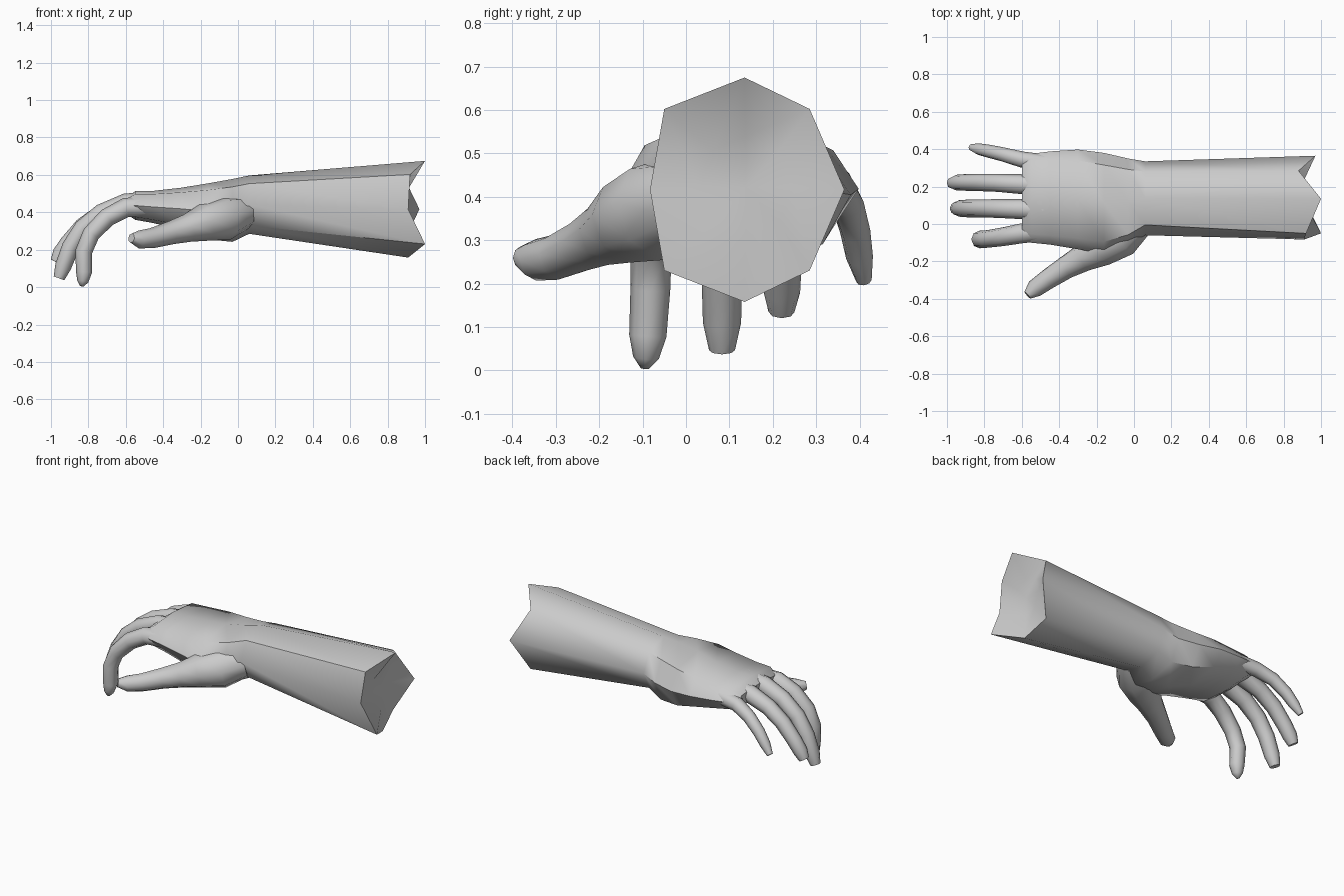
import bpy, bmesh, math
from mathutils import Vector

cube = bpy.data.objects.get("Cube")
if cube:
    bpy.data.objects.remove(cube, do_unlink=True)

grey = bpy.data.materials.new("plain grey")
grey.use_nodes = True
grey.diffuse_color = (0.6, 0.6, 0.6, 1)
grey.node_tree.nodes["Principled BSDF"].inputs["Base Color"].default_value = (0.6, 0.6, 0.6, 1)


def loft(name, rings, sharp_angle):
    """Skin a list of equal rings and close both ends with a fan."""
    bm = bmesh.new()
    loops = [[bm.verts.new(p) for p in ring] for ring in rings]
    n = len(loops[0])
    for a, b in zip(loops, loops[1:]):
        for i in range(n):
            j = (i + 1) % n
            bm.faces.new((a[i], a[j], b[j], b[i]))
    for loop in (loops[0], loops[-1]):
        centre = bm.verts.new(sum((v.co for v in loop), Vector()) / n)
        for i in range(n):
            bm.faces.new((loop[i], loop[(i + 1) % n], centre))
    bmesh.ops.recalc_face_normals(bm, faces=bm.faces)
    mesh = bpy.data.meshes.new(name)
    bm.to_mesh(mesh)
    bm.free()
    mesh.materials.append(grey)
    obj = bpy.data.objects.new(name, mesh)
    bpy.context.collection.objects.link(obj)
    bpy.ops.object.select_all(action='DESELECT')
    obj.select_set(True)
    bpy.context.view_layer.objects.active = obj
    bpy.ops.object.shade_smooth_by_angle(angle=math.radians(sharp_angle))
    return obj


def section(x, y0, y1, z0, z1, corner=0.72):
    """Eight-sided cross-section; a larger corner value is boxier."""
    cy, cz, ry, rz = (y0 + y1) / 2, (z0 + z1) / 2, (y1 - y0) / 2, (z1 - z0) / 2
    c = corner
    shape = [(0, 1), (c, c), (1, 0), (c, -c), (0, -1), (-c, -c), (-1, 0), (-c, c)]
    return [Vector((x, cy + ry * u, cz + rz * v)) for u, v in shape]


def tube(name, path, flat=1.0):
    """Eight-sided digit along (x, y, z, radius) points."""
    pts = [Vector(p[:3]) for p in path]
    rings = []
    for i, p in enumerate(pts):
        t = (pts[min(i + 1, len(pts) - 1)] - pts[max(i - 1, 0)]).normalized()
        side = Vector((0, 1, 0))
        side = (side - t * side.dot(t)).normalized()
        up = t.cross(side)
        r = path[i][3]
        rings.append([p + r * (side * math.cos(a) + up * flat * math.sin(a))
                      for a in (math.tau * k / 8 for k in range(8))])
    return loft(name, rings, 60)


# Forearm with a zigzag cut end and a shallow recess, running into the palm
cut_x = [1.0, 0.88, 0.97, 0.88, 0.91, 1.0, 0.91, 0.92]
cut = section(0, -0.083, 0.365, 0.158, 0.675)
for v, x in zip(cut, cut_x):
    v.x = x
cut[0].y = cut[4].y = 0.135
cut[5].y = cut[7].y = -0.05
cut[1].y = cut[3].y = 0.285
recess = section(0.90, 0.03, 0.245, 0.305, 0.54)
loft("forearm_and_palm", [
    recess, cut,
    section(0.06, -0.06, 0.335, 0.285, 0.597),
    section(-0.03, -0.115, 0.35, 0.242, 0.578, 0.75),
    section(-0.16, -0.16, 0.38, 0.255, 0.555, 0.76),
    section(-0.30, -0.135, 0.398, 0.305, 0.532, 0.78),
    section(-0.45, -0.11, 0.388, 0.342, 0.515, 0.8),
    section(-0.55, -0.10, 0.375, 0.36, 0.513, 0.8),
    section(-0.60, -0.07, 0.345, 0.395, 0.475, 0.8),
], 50)

# Thumb, widening into its muscle at the wrist
tube("thumb", [
    (0.03, 0.02, 0.40, 0.09), (-0.07, -0.06, 0.37, 0.12), (-0.18, -0.13, 0.345, 0.10),
    (-0.27, -0.18, 0.315, 0.075), (-0.36, -0.23, 0.29, 0.062), (-0.46, -0.295, 0.262, 0.054),
    (-0.53, -0.345, 0.255, 0.048), (-0.57, -0.38, 0.262, 0.025)])

# Four curled fingers
fingers = {
    "index_finger": [
        (-0.48, -0.035, 0.43, 0.055), (-0.60, -0.05, 0.425, 0.053), (-0.70, -0.068, 0.372, 0.05),
        (-0.785, -0.08, 0.285, 0.047), (-0.825, -0.082, 0.19, 0.046), (-0.823, -0.088, 0.08, 0.043),
        (-0.83, -0.092, 0.03, 0.03), (-0.835, -0.095, 0.005, 0.01)],
    "middle_finger": [
        (-0.48, 0.075, 0.455, 0.055), (-0.60, 0.08, 0.447, 0.054), (-0.73, 0.083, 0.395, 0.05),
        (-0.83, 0.083, 0.315, 0.048), (-0.895, 0.083, 0.215, 0.047), (-0.935, 0.083, 0.11, 0.044),
        (-0.957, 0.083, 0.047, 0.03)],
    "ring_finger": [
        (-0.48, 0.205, 0.45, 0.055), (-0.60, 0.213, 0.44, 0.053), (-0.73, 0.22, 0.395, 0.048),
        (-0.83, 0.222, 0.325, 0.046), (-0.91, 0.222, 0.235, 0.044), (-0.95, 0.221, 0.18, 0.042),
        (-0.975, 0.22, 0.135, 0.03)],
    "little_finger": [
        (-0.48, 0.325, 0.435, 0.048), (-0.60, 0.345, 0.425, 0.043), (-0.70, 0.372, 0.385, 0.038),
        (-0.78, 0.39, 0.32, 0.035), (-0.83, 0.40, 0.26, 0.031), (-0.87, 0.41, 0.207, 0.018)],
}
for name, path in fingers.items():
    tube(name, path)
